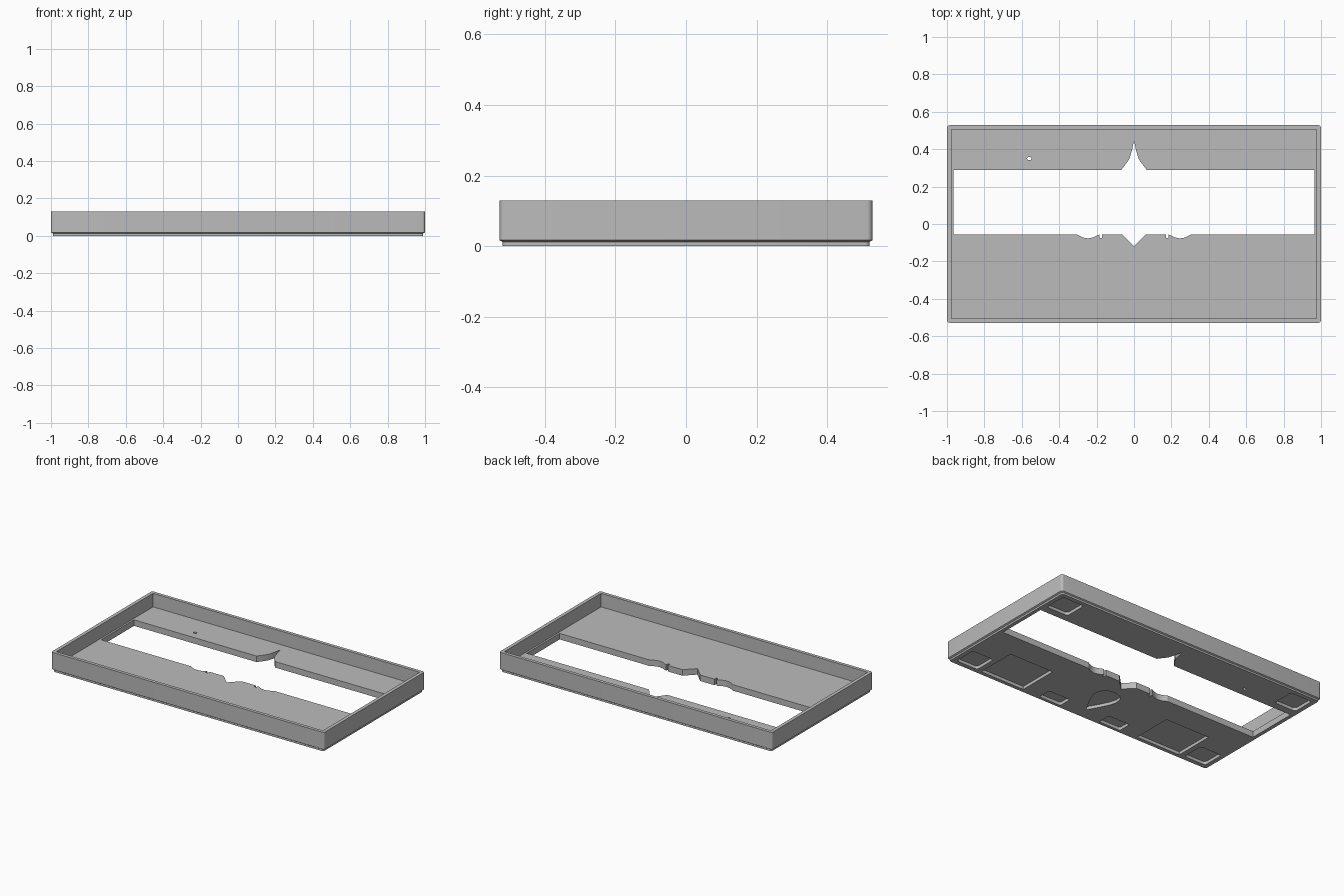
import bpy, bmesh, math

if "Cube" in bpy.data.objects:
    bpy.data.objects.remove(bpy.data.objects["Cube"])

grey = bpy.data.materials.new("plain_grey")
grey.use_nodes = True
GREY = (0.5, 0.5, 0.5, 1)
grey.diffuse_color = GREY
grey.node_tree.nodes["Principled BSDF"].inputs["Base Color"].default_value = GREY


def loft(name, rings):
    """Closed solid from stacked outlines; each ring is (points, z)."""
    bm = bmesh.new()
    loops = [[bm.verts.new((x, y, z)) for x, y in pts] for pts, z in rings]
    n = len(loops[0])
    for a, b in zip(loops, loops[1:]):
        for i in range(n):
            j = (i + 1) % n
            bm.faces.new((a[i], a[j], b[j], b[i]))
    bm.faces.new(loops[0][::-1])
    bm.faces.new(loops[-1])
    bmesh.ops.recalc_face_normals(bm, faces=bm.faces)
    mesh = bpy.data.meshes.new(name)
    bm.to_mesh(mesh)
    bm.free()
    mesh.materials.append(grey)
    ob = bpy.data.objects.new(name, mesh)
    bpy.context.scene.collection.objects.link(ob)
    return ob


def rounded(x0, x1, y0, y1, r, steps=5):
    """Rounded rectangle, counter-clockwise."""
    corners = [(x1 - r, y1 - r), (x0 + r, y1 - r), (x0 + r, y0 + r), (x1 - r, y0 + r)]
    pts = []
    for q, (cx, cy) in enumerate(corners):
        for s in range(steps + 1):
            a = math.pi / 2 * (q + s / steps)
            pts.append((cx + r * math.cos(a), cy + r * math.sin(a)))
    return pts


def mirrored(half):
    """Complete an outline from its +x half."""
    return half + [(-x, y) for x, y in reversed(half) if x > 0]


cutters = []


def cut(name, pts, z0, z1):
    ob = loft(name, [(pts, z0), (pts, z1)])
    ob.hide_render = True
    cutters.append(ob)


FLOOR, RECESS = 0.04, 0.02

# Tray body with a stepped foot
foot = rounded(-0.99, 0.99, -0.52, 0.52, 0.012)
side = rounded(-1, 1, -0.528, 0.528, 0.015)
tray = loft("tray", [(foot, 0), (foot, 0.012), (side, 0.017), (side, 0.13)])

# Hollow interior
cut("interior", rounded(-0.977, 0.977, -0.506, 0.506, 0.004), FLOOR, 0.3)

# Long window with pointed centre notches and small scallops
window = [(0, -0.12), (0.065, -0.055), (0.17, -0.055), (0.17, -0.075), (0.185, -0.075),
          (0.185, -0.057), (0.195, -0.06), (0.22, -0.072), (0.245, -0.077), (0.27, -0.073),
          (0.29, -0.064), (0.305, -0.055), (0.965, -0.055), (0.965, 0.29), (0.067, 0.29),
          (0.026, 0.345), (0.012, 0.39), (0, 0.445)]
cut("window", mirrored(window), -0.1, 0.08)

# Small round hole in the floor
cut("pin_hole", rounded(-0.571, -0.549, 0.341, 0.359, 0.009), -0.1, 0.08)

# Underside recesses, mirrored left and right
for s in (1, -1):
    pockets = [("front_pad", 0.80, 0.96, -0.49, -0.34, 0.02),
               ("back_pad", 0.80, 0.96, 0.34, 0.49, 0.02),
               ("large_pocket", 0.44, 0.765, -0.495, -0.225, 0.004),
               ("small_pocket", 0.15, 0.31, -0.50, -0.412, 0.008)]
    for name, x0, x1, y0, y1, r in pockets:
        cut(name, rounded(min(s * x0, s * x1), max(s * x0, s * x1), y0, y1, r), -0.1, RECESS)

# Pointed shield recess in the middle of the underside
shield = [(0, -0.44), (0.04, -0.37), (0.07, -0.31), (0.083, -0.265), (0.08, -0.225),
          (0.06, -0.195), (0.03, -0.182), (0, -0.178)]
cut("shield_pocket", mirrored(shield), -0.1, RECESS)

# Carve everything and discard the cutters
for c in cutters:
    m = tray.modifiers.new(c.name, "BOOLEAN")
    m.operation, m.solver, m.object = "DIFFERENCE", "EXACT", c
bpy.context.view_layer.update()
result = bpy.data.meshes.new_from_object(tray.evaluated_get(bpy.context.evaluated_depsgraph_get()))
tray.modifiers.clear()
tray.data = result
for c in cutters:
    bpy.data.objects.remove(c)

# Smooth only the rounded corners
bpy.ops.object.select_all(action="DESELECT")
tray.select_set(True)
bpy.context.view_layer.objects.active = tray
bpy.ops.object.shade_smooth_by_angle(angle=math.radians(30))
